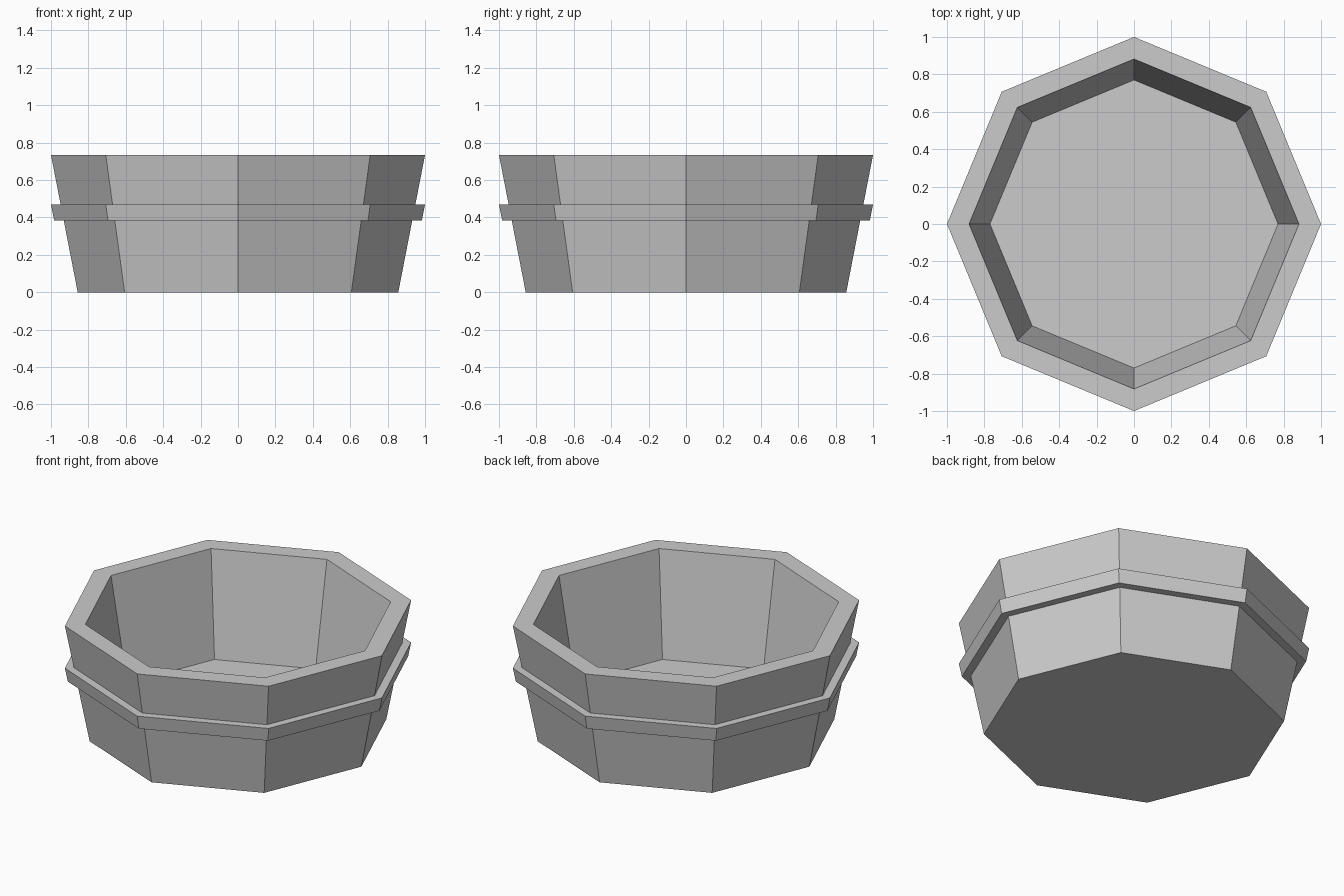
import bpy
import bmesh
from math import cos, sin, pi

SIDES = 8

cube = bpy.data.objects.get("Cube")
if cube:
    bpy.data.objects.remove(cube, do_unlink=True)

grey = bpy.data.materials.new("plain grey")
grey.use_nodes = True
colour = (0.6, 0.6, 0.6, 1)
grey.diffuse_color = colour
grey.node_tree.nodes["Principled BSDF"].inputs["Base Color"].default_value = colour


def lathe(name, profile, closed=False):
    """Sweep (radius, height) points round z; cap both ends unless closed."""
    bm = bmesh.new()
    rings = [[bm.verts.new((r * cos(2 * pi * i / SIDES), r * sin(2 * pi * i / SIDES), z))
              for i in range(SIDES)] for r, z in profile]
    pairs = list(zip(rings, rings[1:]))
    if closed:
        pairs.append((rings[-1], rings[0]))
    else:
        bm.faces.new(rings[0])
        bm.faces.new(rings[-1])
    for a, b in pairs:
        for i in range(SIDES):
            j = (i + 1) % SIDES
            bm.faces.new((a[i], a[j], b[j], b[i]))
    bmesh.ops.recalc_face_normals(bm, faces=bm.faces)
    mesh = bpy.data.meshes.new(name)
    bm.to_mesh(mesh)
    bm.free()
    mesh.materials.append(grey)
    obj = bpy.data.objects.new(name, mesh)
    bpy.context.collection.objects.link(obj)
    return obj


# Hollow tub: outer wall, flat rim, inner wall and floor
lathe("tub", [(0.857, 0), (1, 0.735), (0.882, 0.735), (0.77, 0.09)])

# Raised hoop round the outside, sunk slightly into the wall
lathe("hoop", [(0.983, 0.385), (1, 0.47), (0.92, 0.47), (0.91, 0.385)], closed=True)
